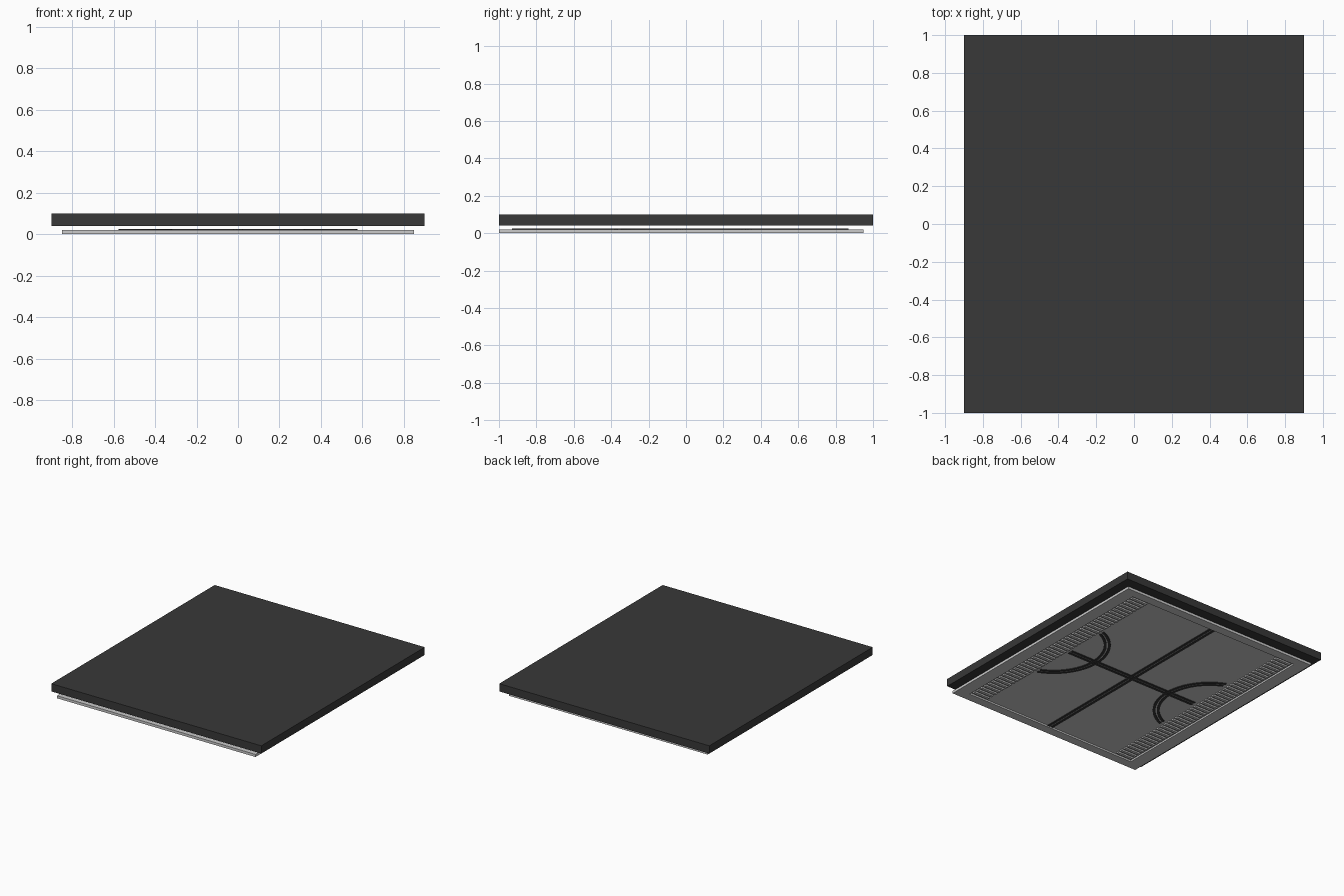
import bpy, bmesh, math

if "Cube" in bpy.data.objects:
    bpy.data.objects.remove(bpy.data.objects["Cube"])


def material(name, v):
    m = bpy.data.materials.new(name)
    m.diffuse_color = (v, v, v, 1)
    m.use_nodes = True
    m.node_tree.nodes["Principled BSDF"].inputs["Base Color"].default_value = m.diffuse_color
    return m


def finish(name, bm, mat=None):
    bmesh.ops.recalc_face_normals(bm, faces=bm.faces)
    me = bpy.data.meshes.new(name)
    bm.to_mesh(me)
    bm.free()
    if mat:
        me.materials.append(mat)
    ob = bpy.data.objects.new(name, me)
    bpy.context.collection.objects.link(ob)
    return ob


def add_box(bm, x0, x1, y0, y1, z0, z1):
    vs = bmesh.ops.create_cube(bm, size=1)["verts"]
    for v in vs:
        v.co = ((x0 + x1) / 2 + v.co.x * (x1 - x0),
                (y0 + y1) / 2 + v.co.y * (y1 - y0),
                (z0 + z1) / 2 + v.co.z * (z1 - z0))


def add_arc(bm, cx, cy, r0, r1, a0, a1, z0, z1, n=24):
    # rectangular section swept round an arc
    rings = []
    for i in range(n + 1):
        a = a0 + (a1 - a0) * i / n
        c, s = math.cos(a), math.sin(a)
        rings.append([bm.verts.new((cx + r * c, cy + r * s, z))
                      for r, z in ((r0, z0), (r1, z0), (r1, z1), (r0, z1))])
    for p, q in zip(rings, rings[1:]):
        for k in range(4):
            bm.faces.new((p[k], p[(k + 1) % 4], q[(k + 1) % 4], q[k]))
    bm.faces.new(rings[0])
    bm.faces.new(rings[-1])


dark = material("dark", 0.04)
CY = -0.025                      # centre of the lower panel
X, Y0, Y1 = 0.75, -0.93, 0.88    # recess limits

# dark upper slab
bm = bmesh.new()
add_box(bm, -0.9, 0.9, -1, 1, 0.04, 0.1)
finish("top_slab", bm, dark)

# lower panel: plate with a shallow recess on its underside
bm = bmesh.new()


def ring(x, y0, y1, z):
    return [bm.verts.new(p) for p in ((-x, y0, z), (x, y0, z), (x, y1, z), (-x, y1, z))]


loops = [ring(0.85, -1, 0.95, 0.02), ring(0.85, -1, 0.95, 0.0),
         ring(X, Y0, Y1, 0.0), ring(X, Y0, Y1, 0.013)]
for p, q in zip(loops, loops[1:]):
    for k in range(4):
        bm.faces.new((p[k], p[(k + 1) % 4], q[(k + 1) % 4], q[k]))
bm.faces.new(loops[0])
bm.faces.new(loops[-1])
finish("lower_panel", bm)

# rows of slats along both sides
bm = bmesh.new()
count = 44
pitch = (Y1 - Y0 - 0.02) / count
for side in (-1, 1):
    for i in range(count):
        y = Y0 + 0.01 + pitch * (i + 0.5)
        xa, xb = sorted((side * 0.6, side * 0.735))
        add_box(bm, xa, xb, y - pitch * 0.27, y + pitch * 0.27, 0.002, 0.014)
finish("side_slats", bm)

# paired inlay strips forming a cross
Z0, Z1 = 0.009, 0.026
bm = bmesh.new()
for o in (-0.015, 0.015):
    add_box(bm, o - 0.01, o + 0.01, Y0, Y1 - 0.01, Z0, Z1)
    add_box(bm, -0.573, 0.573, CY + o - 0.01, CY + o + 0.01, Z0, Z1)
finish("cross_strips", bm, dark)

# paired curved strips bulging in from each side
bm = bmesh.new()
half = math.acos(0.16 / 0.38)
for base, cx in ((math.pi, 0.573 + 0.15), (0, -0.573 - 0.15)):
    for r in (0.365, 0.395):
        h = math.acos(0.15 / r)
        add_arc(bm, cx, CY, r - 0.01, r + 0.01, base - h, base + h, Z0, Z1)
finish("curved_strips", bm, dark)
